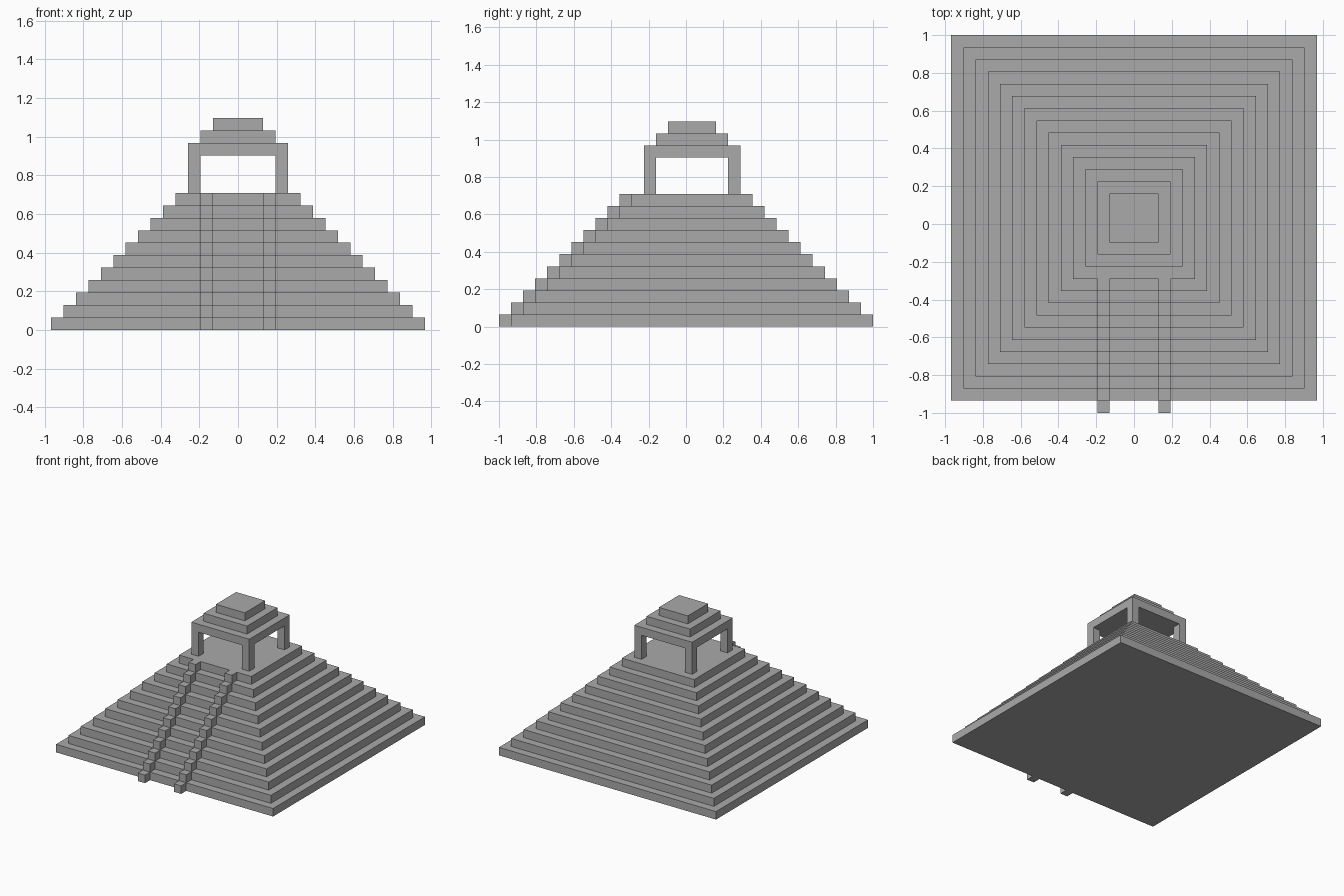
import bpy
import bmesh
from mathutils import Matrix, Vector

cube = bpy.data.objects.get("Cube")
if cube:
    bpy.data.objects.remove(cube, do_unlink=True)

U = 2 / 31          # one block
CY = U / 2          # pyramid centre in y (stair rails stick out in front)
TIERS = 11
BASE = 15           # half width of the lowest tier, in blocks

stone = bpy.data.materials.new("grey_stone")
stone.use_nodes = True
stone.diffuse_color = (0.4, 0.4, 0.4, 1)
stone.node_tree.nodes["Principled BSDF"].inputs["Base Color"].default_value = (0.4, 0.4, 0.4, 1)


def build(name, boxes):
    """One object from boxes given as (low corner, high corner) in blocks."""
    bm = bmesh.new()
    for low, high in boxes:
        low, high = Vector(low), Vector(high)
        place = Matrix.Translation((low + high) / 2 * U + Vector((0, CY, 0)))
        bmesh.ops.create_cube(bm, size=U, matrix=place @ Matrix.Diagonal((high - low).to_4d()))
    mesh = bpy.data.meshes.new(name)
    bm.to_mesh(mesh)
    bm.free()
    mesh.materials.append(stone)
    obj = bpy.data.objects.new(name, mesh)
    bpy.context.collection.objects.link(obj)
    return obj


def slab(half, level):
    return (-half, -half, level), (half, half, level + 1)


# Stepped pyramid
for k in range(TIERS):
    build(f"pyramid_tier_{k + 1}", [slab(BASE - k, k)])

# Stair rails: one block in front of every tier
for side, x in (("left", 2), ("right", -3)):
    build(f"{side}_stair_rail",
          [((x, k - BASE - 1, k), (x + 1, k - BASE, k + 1)) for k in range(TIERS)])

# Temple corner pillars
for side, x in (("left", 3), ("right", -4)):
    for end, y in (("front", -4), ("back", 3)):
        build(f"{end}_{side}_pillar", [((x, y, TIERS), (x + 1, y + 1, TIERS + 3))])

# Stepped temple roof
for i, half in enumerate((4, 3, 2)):
    build(f"temple_roof_{i + 1}", [slab(half, TIERS + 3 + i)])
